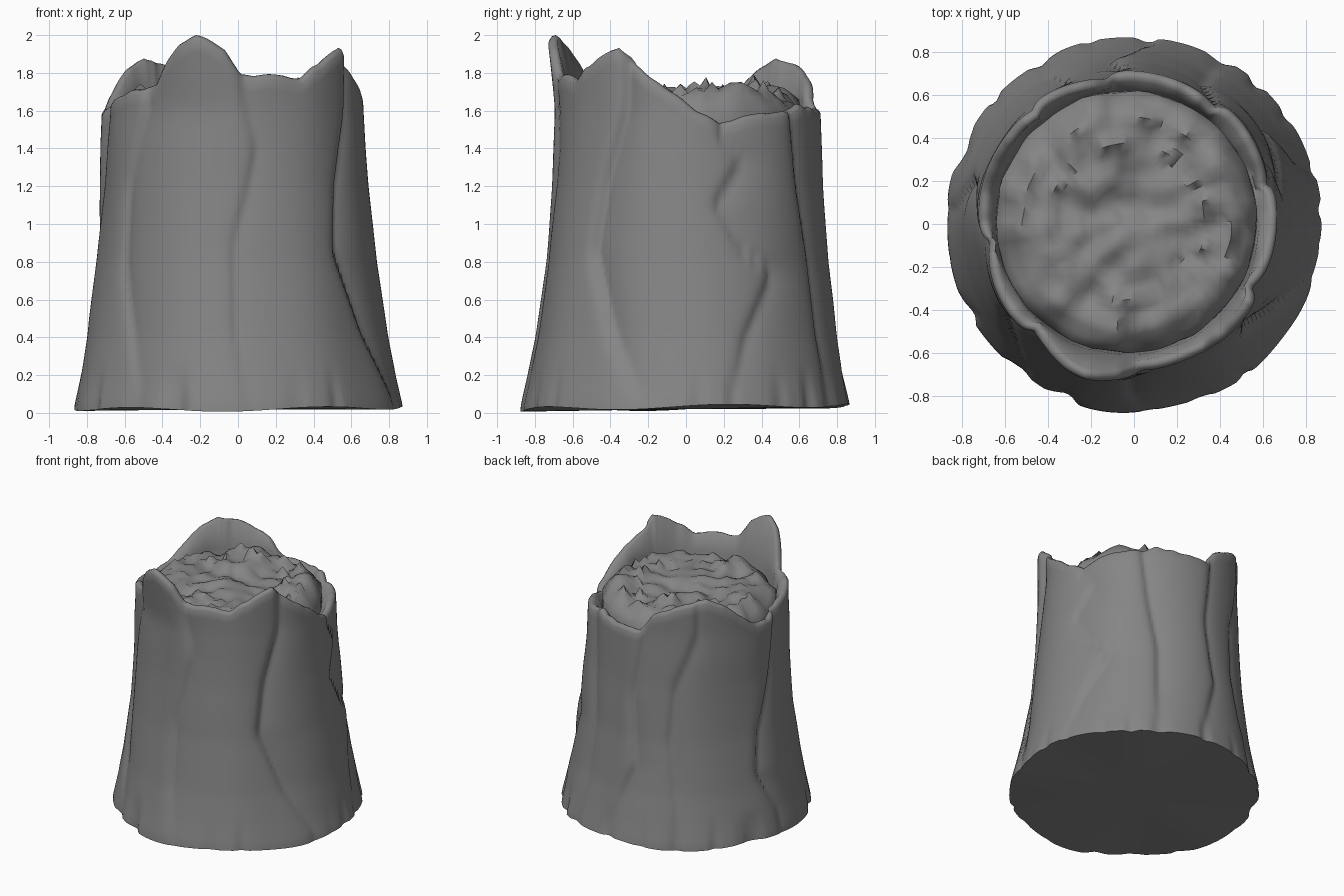
import bpy, bmesh, math, random
from math import sin, cos, radians, exp, pi
from mathutils import Vector, noise

if "Cube" in bpy.data.objects:
    bpy.data.objects.remove(bpy.data.objects["Cube"])

random.seed(4)
N = 240      # columns around the bark
ROWS = 34    # rows up the bark

# Broken rim height by angle (degrees, z)
RIM = [(-180, 1.6), (-166, 1.65), (-150, 1.68), (-140, 1.71), (-127, 1.74), (-121, 1.84),
       (-113, 1.95), (-105, 2.0), (-100, 1.98), (-93, 1.92), (-86, 1.79), (-75, 1.79),
       (-58, 1.77), (-51, 1.83), (-40, 1.9), (-33, 1.93), (-25, 1.84), (-15, 1.76),
       (-5, 1.68), (4, 1.6), (15, 1.53), (25, 1.57), (50, 1.6), (60, 1.63), (75, 1.61),
       (95, 1.61), (103, 1.74), (115, 1.81), (125, 1.85), (135, 1.88), (146, 1.82),
       (156, 1.72), (168, 1.62), (180, 1.6)]
# Outer radius by height
RADIUS = [(0, .868), (.05, .864), (.2, .832), (.4, .795), (.8, .742), (1.2, .710),
          (1.6, .694), (2, .70)]
# Bark cracks: (height, angle) paths
CRACKS = [
    [(.15, -128), (.4, -134), (.8, -143), (1.2, -142), (1.6, -131)],
    [(.1, -87), (.4, -90), (.9, -90), (1.2, -83), (1.4, -79), (1.7, -85)],
    [(.1, -17), (.4, -29), (.85, -42), (1.2, -38), (1.6, -28)],
    [(.1, 17), (.4, 23), (.75, 37), (.85, 24), (1.1, 12), (1.33, 24), (1.45, 15)],
    [(.3, 62), (.8, 62), (1.2, 56), (1.6, 52)],
    [(.1, 84), (.6, 97), (1.1, 92), (1.6, 98)],
    [(.3, 120), (.8, 115), (1.2, 117), (1.6, 130)],
    [(.2, 175), (.5, 165), (.8, 168), (1.2, 180), (1.6, 188)],
]
DEPTH = [.035, .022, .05, .03, .035, .03, .025, .04]


def lerp_table(tab, x):
    if x <= tab[0][0]:
        return tab[0][1]
    for (a, va), (b, vb) in zip(tab, tab[1:]):
        if x <= b:
            return va + (vb - va) * (x - a) / (b - a)
    return tab[-1][1]


def centre(z):
    return -0.033 * min(z / 1.4, 1), 0.006 * z


def crack_offset(deg, z):
    """One-sided grooves: steep on one side, easing out on the other."""
    off = 0
    for path, depth in zip(CRACKS, DEPTH):
        d = (deg - lerp_table(path, z) + 180) % 360 - 180
        fade = min(1, .25 + z / .6)
        off -= depth * fade * (exp(-d / 9) if d > 0 else exp(d / 2))
    return off


def outer_radius(deg, z):
    a = radians(deg)
    p = Vector((cos(a) * 2.2, sin(a) * 2.2, z * .7))
    r = lerp_table(RADIUS, z) + .008 + crack_offset(deg, z)
    r += .012 * noise.noise(p)
    # left side is slightly flattened
    r -= .014 * min(z, 1) * max(0, -cos(a))
    # tall front splinter leans outwards
    r += .16 * max(0, z - 1.6) * exp(-((deg + 108) / 20) ** 2)
    # small root flutes fading out above the base
    flute = max(0, noise.noise(Vector((cos(a) * 7, sin(a) * 7, 3))) - .1)
    r -= .06 * flute * max(0, 1 - z / .25)
    return r


wood = bpy.data.materials.new("dark_wood")
wood.diffuse_color = (.235, .235, .235, 1)
wood.use_nodes = True
wood.node_tree.nodes["Principled BSDF"].inputs["Base Color"].default_value = wood.diffuse_color


def make_object(name, bm, angle):
    bmesh.ops.recalc_face_normals(bm, faces=bm.faces)
    me = bpy.data.meshes.new(name)
    bm.to_mesh(me)
    bm.free()
    me.materials.append(wood)
    ob = bpy.data.objects.new(name, me)
    bpy.context.collection.objects.link(ob)
    bpy.ops.object.select_all(action='DESELECT')
    ob.select_set(True)
    bpy.context.view_layer.objects.active = ob
    bpy.ops.object.shade_smooth_by_angle(angle=radians(angle))
    return ob


def skin(bm, loops):
    """Join consecutive closed loops with quads."""
    for lo, hi in zip(loops, loops[1:]):
        n = len(lo)
        for i in range(n):
            bm.faces.new((lo[i], lo[(i + 1) % n], hi[(i + 1) % n], hi[i]))


# Bark shell: base cap, outer wall, broken rim and inner wall
bm = bmesh.new()
loops = [[] for _ in range(ROWS + 6)]
for i in range(N):
    deg = -180 + 360 * i / N
    a = radians(deg)
    top = lerp_table(RIM, deg) + .012 * noise.noise(Vector((cos(a) * 9, sin(a) * 9, 8)))
    top = min(top, 2.0)
    base = max(0, .028 + .022 * sin(3 * a + .4) * cos(2 * a))
    column = []
    for k in range(ROWS + 1):
        z = base + (top - .025 - base) * (k / ROWS) ** 1.15
        column.append((outer_radius(deg, z), z))
    r = column[-1][0]
    inner = .608 + .012 * noise.noise(Vector((cos(a) * 4, sin(a) * 4, 1)))
    column += [(r - .012, top - .006), (r - .03, top),
               (max(inner + .012, r - .05), top - .012),
               (inner + .008, min(top - .05, 1.66)), (inner - .012, 1.50)]
    for k, (r, z) in enumerate(column):
        cx, cy = centre(z)
        loops[k].append(bm.verts.new((cx + r * cos(a), cy + r * sin(a), z)))
skin(bm, loops)
mid = bm.verts.new((0, 0, .02))
for i in range(N):
    bm.faces.new((mid, loops[0][(i + 1) % N], loops[0][i]))
make_object("bark_shell", bm, 70)

# Splintered wood core inside the bark
bm = bmesh.new()
SEG, RINGS = 72, 15
cx, cy = -.035, .012
loops = []
for k in range(RINGS + 1):
    ring = []
    for i in range(SEG):
        a = 2 * pi * i / SEG
        if k == 0:
            r, z = .607, 1.50
        else:
            r = .605 * (1 - (k - 1) / RINGS)
            p = Vector((r * cos(a), r * sin(a), 0))
            z = 1.69 + .06 * noise.noise(p * 3.5 + Vector((3, 1, 5)))
            z += .05 * noise.noise(p * 9 + Vector((7, 2, 1)))
            z -= .08 * max(0, (r - .52) / .08)
            # short jagged splinters on a few growth rings
            if k in (4, 7):
                z += random.choice((0, .01, .045)) * (1 + .4 * cos(a - 1))
            r += .015 * noise.noise(p * 8)
        ring.append(bm.verts.new((cx + r * cos(a), cy + r * sin(a), z)))
    loops.append(ring)
skin(bm, loops)
mid = bm.verts.new((cx, cy, 1.69))
for i in range(SEG):
    bm.faces.new((mid, loops[-1][i], loops[-1][(i + 1) % SEG]))
make_object("wood_core", bm, 60)
